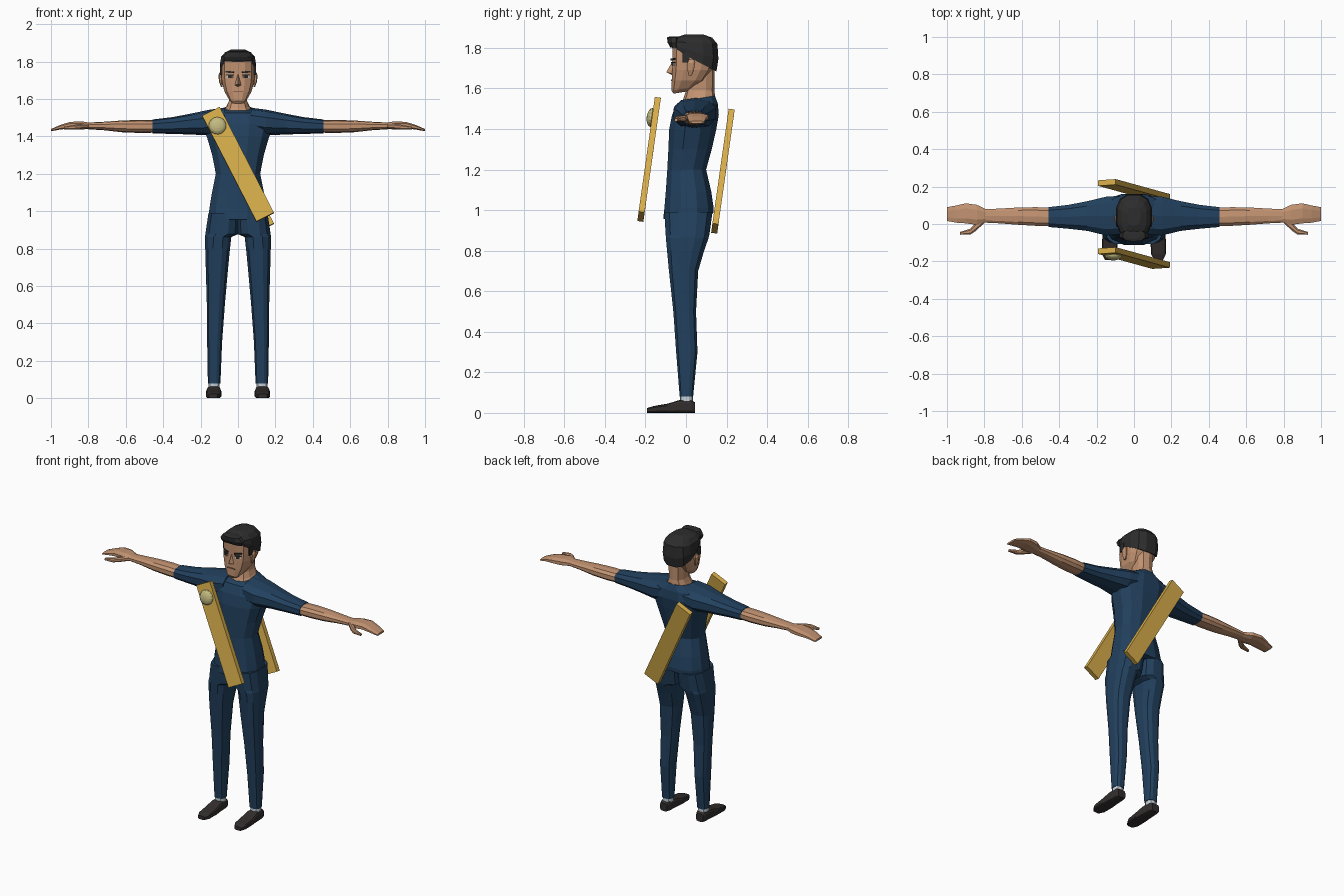
import bpy, bmesh, math
from mathutils import Vector, Matrix


def material(name, rgb):
    m = bpy.data.materials.new(name)
    m.diffuse_color = (*rgb, 1)
    return m


NAVY = material("navy cloth", (0.016, 0.052, 0.112))
SKIN = material("skin", (0.54, 0.29, 0.165))
HAIR = material("dark hair", (0.026, 0.026, 0.027))
GOLD = material("gold", (0.68, 0.42, 0.07))
BADGE = material("pale gold", (0.55, 0.50, 0.22))
SOCK = material("pale sock", (0.55, 0.62, 0.68))
SHOE = material("dark leather", (0.032, 0.027, 0.026))
WHITE = material("eye white", (0.6, 0.58, 0.55))
LIP = material("lip", (0.30, 0.13, 0.085))


def finish(name, bm, mat, mirror=False):
    bmesh.ops.recalc_face_normals(bm, faces=bm.faces)
    me = bpy.data.meshes.new(name)
    bm.to_mesh(me)
    bm.free()
    me.materials.append(mat)
    ob = bpy.data.objects.new(name, me)
    bpy.context.collection.objects.link(ob)
    if mirror:
        ob.modifiers.new("mirror", 'MIRROR').use_mirror_merge = False
    return ob


def spow(v, p):
    return math.copysign(abs(v) ** p, v)


def loft(name, axis, sections, mat, n=12, e=2.5, mirror=False):
    """Skin rounded sections (t, a0, a1, b0, b1, tilt) strung along an axis."""
    bm = bmesh.new()
    rings = []
    for t, a0, a1, b0, b1, *tilt in sections:
        ring = []
        for i in range(n):
            ang = 2 * math.pi * (i + 0.5) / n
            u, v = spow(math.cos(ang), 2 / e), spow(math.sin(ang), 2 / e)
            a = (a0 + a1) / 2 + u * (a1 - a0) / 2
            b = (b0 + b1) / 2 + v * (b1 - b0) / 2
            d = t + (tilt[0] * v if tilt else 0)
            co = {'x': (d, a, b), 'y': (a, d, b), 'z': (a, b, d)}[axis]
            ring.append(bm.verts.new(co))
        rings.append(ring)
    for r, s in zip(rings, rings[1:]):
        for i in range(n):
            j = (i + 1) % n
            bm.faces.new((r[i], r[j], s[j], s[i]))
    bm.faces.new(rings[0])
    bm.faces.new(rings[-1])
    return finish(name, bm, mat, mirror)


def box(name, center, size, mat, basis=Matrix.Identity(3), mirror=False):
    bm = bmesh.new()
    m = Matrix.Translation(center) @ basis.to_4x4() @ Matrix.Diagonal((*size, 1))
    bmesh.ops.create_cube(bm, size=1, matrix=m)
    return finish(name, bm, mat, mirror)


# Shirt body, with a collar dipping at the front
loft("shirt", 'z', [
    (0.97, -.160, .160, -.116, .138, .015),
    (1.01, -.158, .158, -.110, .140),
    (1.09, -.145, .145, -.103, .128),
    (1.20, -.122, .122, -.095, .102),
    (1.30, -.142, .142, -.090, .130),
    (1.40, -.172, .172, -.086, .153),
    (1.47, -.190, .190, -.072, .165),
    (1.525, -.150, .150, -.048, .160),
    (1.55, -.075, .075, -.026, .145, .014)], NAVY, e=2.4)

# Sleeves and bare arms
loft("sleeve", 'x', [
    (0.07, -.060, .155, 1.42, 1.553),
    (0.15, -.065, .150, 1.405, 1.543),
    (0.25, -.040, .125, 1.41, 1.522),
    (0.35, -.028, .105, 1.413, 1.503),
    (0.458, -.018, .092, 1.416, 1.49)], NAVY, n=10, mirror=True)
loft("arm", 'x', [
    (0.44, -.014, .088, 1.420, 1.486),
    (0.52, -.012, .092, 1.418, 1.488),
    (0.62, -.006, .090, 1.422, 1.485),
    (0.72, .002, .084, 1.433, 1.478),
    (0.80, .006, .080, 1.438, 1.474)], SKIN, n=10, mirror=True)
loft("hand", 'x', [
    (0.79, .008, .080, 1.438, 1.474),
    (0.84, -.008, .106, 1.436, 1.482),
    (0.90, .000, .114, 1.440, 1.478),
    (0.95, .004, .102, 1.436, 1.462),
    (1.00, .014, .092, 1.427, 1.440)], SKIN, n=8, mirror=True)
loft("thumb", 'x', [
    (0.80, .005, .040, 1.442, 1.470),
    (0.845, -.038, .008, 1.437, 1.468),
    (0.875, -.058, -.024, 1.436, 1.462),
    (0.93, -.058, -.042, 1.437, 1.452)], SKIN, n=8, mirror=True)

# Trousers, socks and shoes
loft("trouser_leg", 'z', [
    (0.08, .093, .162, -.032, .036),
    (0.30, .084, .166, -.050, .058),
    (0.50, .069, .168, -.064, .051),
    (0.70, .051, .174, -.086, .062),
    (0.80, .041, .177, -.096, .092),
    (0.862, .034, .178, -.102, .114),
    (0.878, -.005, .177, -.103, .118),
    (0.99, -.010, .160, -.110, .134)], NAVY, e=2.6, mirror=True)
loft("sock", 'z', [
    (0.05, .098, .160, -.030, .034),
    (0.084, .097, .159, -.030, .034)], SOCK, n=10, mirror=True)
loft("shoe", 'y', [
    (.045, .105, .157, 0, .052),
    (.025, .096, .164, 0, .063),
    (-.035, .093, .167, 0, .063),
    (-.09, .088, .171, 0, .046),
    (-.16, .090, .171, 0, .034),
    (-.192, .108, .156, 0, .024)], SHOE, e=4.5, mirror=True)

# Neck and head
loft("neck", 'z', [
    (1.535, -.078, .078, -.024, .142, .012),
    (1.562, -.062, .062, -.012, .142, .010),
    (1.59, -.050, .050, .000, .140),
    (1.70, -.055, .055, .010, .142)], SKIN, n=10)
loft("head", 'z', [
    (1.580, -.030, .030, -.062, .010, .006),
    (1.598, -.048, .048, -.073, .045, .008),
    (1.640, -.074, .074, -.072, .095),
    (1.690, -.088, .088, -.070, .130),
    (1.740, -.092, .092, -.068, .145),
    (1.800, -.090, .090, -.070, .148),
    (1.830, -.070, .070, -.050, .120)], SKIN, e=3)
loft("ear", 'z', [
    (1.665, .082, .092, .012, .030),
    (1.690, .084, .101, .006, .040),
    (1.725, .084, .106, .006, .046),
    (1.742, .084, .100, .014, .040)], SKIN, n=8, mirror=True)

# Nose as a small wedge
bm = bmesh.new()
top, tip, left, right, base = [bm.verts.new(c) for c in (
    (0, -.066, 1.735), (0, -.097, 1.680), (-.019, -.066, 1.672),
    (.019, -.066, 1.672), (0, -.066, 1.665))]
for f in ((top, tip, left), (top, right, tip), (tip, right, base), (tip, base, left)):
    bm.faces.new(f)
finish("nose", bm, SKIN)

# Eyes, brows and mouth as thin plates following the face
turn = Matrix.Rotation(0.42, 3, 'Z')
box("eye_white", (.044, -.062, 1.720), (.036, .007, .016), WHITE, turn, True)
box("iris", (.044, -.063, 1.720), (.020, .008, .016), HAIR, turn, True)
box("eyelid", (.044, -.063, 1.729), (.040, .008, .005), HAIR, turn, True)
box("brow", (.044, -.063, 1.744), (.046, .008, .009), HAIR,
    turn @ Matrix.Rotation(-0.08, 3, 'Y'), True)
box("mouth", (0, -.070, 1.640), (.054, .008, .007), LIP)

# Hair cap sloping down to the nape, sideburns and front tuft
loft("hair", 'z', [
    (1.740, -.094, .094, -.070, .153, -.058),
    (1.780, -.098, .098, -.074, .163, -.036),
    (1.825, -.092, .092, -.076, .158, -.006),
    (1.850, -.070, .070, -.056, .132),
    (1.865, -.036, .036, -.010, .090)], HAIR, e=2.6)
box("sideburn", (.091, .000, 1.752), (.009, .034, .050), HAIR, mirror=True)
loft("hair_tuft", 'z', [
    (1.803, -.074, .074, -.078, -.040),
    (1.825, -.080, .080, -.090, -.030),
    (1.852, -.062, .060, -.094, -.030),
    (1.856, -.040, .035, -.080, -.040)], HAIR, n=10)

# Sash: two slanted slabs, front and back
along = Vector((.29, -.08, -.565)).normalized()
across = Vector((.095, .0063, .045))
across = (across - along * across.dot(along)).normalized()
slab = Matrix((across, along.cross(across), along)).transposed()
for name, y, z in (("sash_front", -.182, 1.25), ("sash_back", .182, 1.192)):
    box(name, (0, y, z), (.105, .03, .64), GOLD, slab)

# Round badge on the sash
bm = bmesh.new()
m = Matrix.Translation((-.11, -.170, 1.457)) @ slab.to_4x4() @ Matrix.Diagonal((.047, .024, .047, 1))
bmesh.ops.create_uvsphere(bm, u_segments=16, v_segments=8, radius=1,
                          matrix=m @ Matrix.Rotation(math.pi / 2, 4, 'X'))
finish("badge", bm, BADGE)
